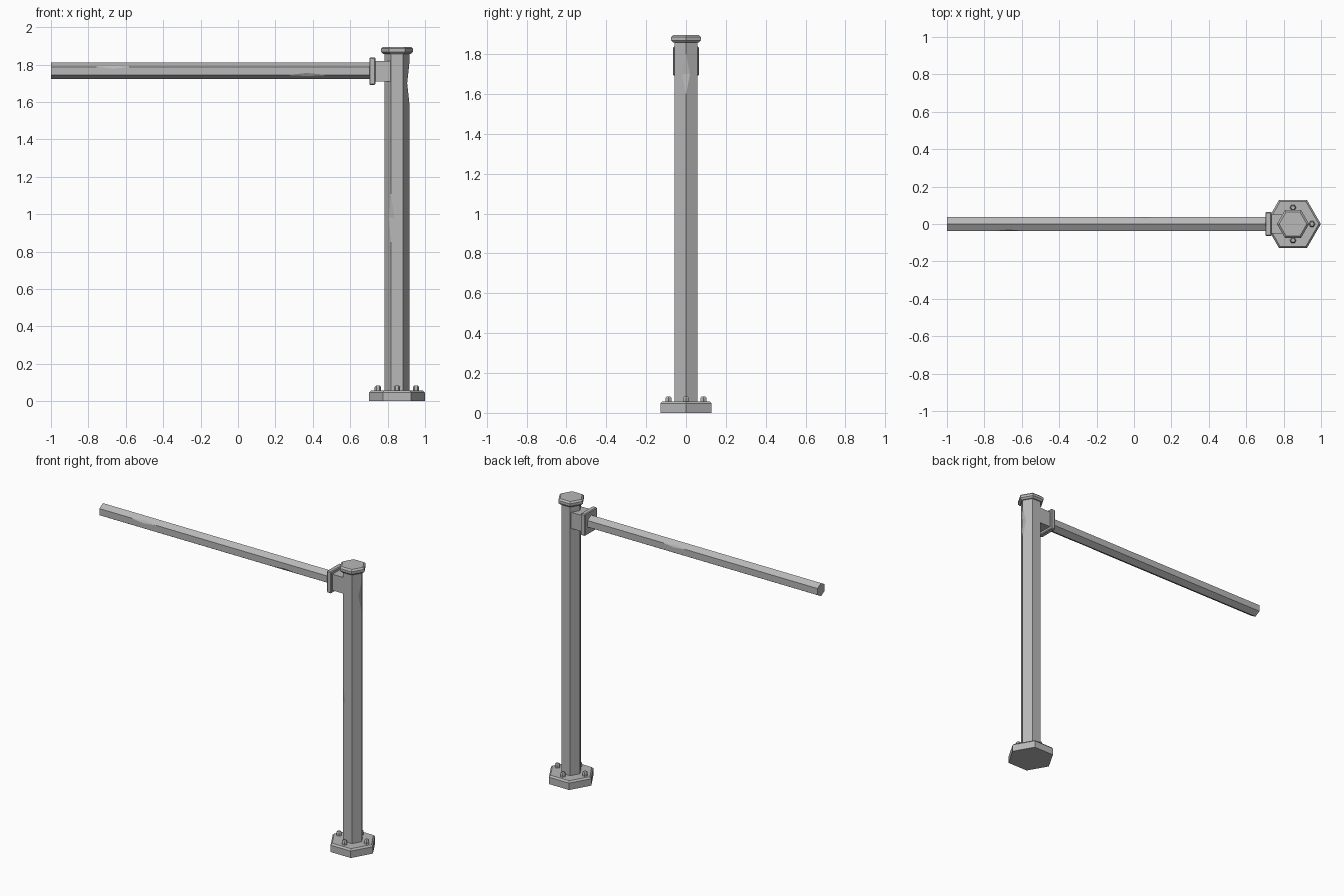
import bpy, bmesh
from math import cos, sin, pi, radians
from mathutils import Matrix, Vector

cube = bpy.data.objects.get("Cube")
if cube:
    bpy.data.objects.remove(cube, do_unlink=True)

grey = bpy.data.materials.new("painted_grey_metal")
grey.use_nodes = True
color = (0.48, 0.48, 0.48, 1)
grey.diffuse_color = color
grey.node_tree.nodes["Principled BSDF"].inputs["Base Color"].default_value = color

POST_X, POST_R = 0.85, 0.066
ARM_Z, ARM_R = 1.766, 0.044


def finish(name, bm):
    bmesh.ops.recalc_face_normals(bm, faces=bm.faces)
    mesh = bpy.data.meshes.new(name)
    bm.to_mesh(mesh)
    bm.free()
    mesh.materials.append(grey)
    obj = bpy.data.objects.new(name, mesh)
    bpy.context.collection.objects.link(obj)
    return obj


def prism(name, profile, matrix, sides=6):
    """Stack of polygon rings given as (radius, height), capped at both ends."""
    bm = bmesh.new()
    rings = [[bm.verts.new((r * cos(2 * pi * i / sides), r * sin(2 * pi * i / sides), z))
              for i in range(sides)] for r, z in profile]
    for low, high in zip(rings, rings[1:]):
        for i in range(sides):
            j = (i + 1) % sides
            bm.faces.new((low[i], low[j], high[j], high[i]))
    bm.faces.new(rings[0][::-1])
    bm.faces.new(rings[-1])
    bm.transform(matrix)
    return finish(name, bm)


def box(name, low, high, bevel=0):
    low, high = Vector(low), Vector(high)
    bm = bmesh.new()
    bmesh.ops.create_cube(bm, size=1, matrix=Matrix.Translation((low + high) / 2)
                          @ Matrix.Diagonal((high - low).to_4d()))
    if bevel:
        bmesh.ops.bevel(bm, geom=bm.edges[:], offset=bevel, segments=1, affect='EDGES')
    return finish(name, bm)


def dent(obj, point, along, outward, length, depth):
    """Chip a corner edge with a long diamond-shaped cutter."""
    a, o = Vector(along), Vector(outward).normalized()
    t = a.cross(o)
    frame = Matrix((a * length, o * depth, t)).transposed().to_4x4()
    frame.translation = Vector(point) + o * 0.0005
    cutter = prism("dent_cutter", [(1, -0.1), (1, 0.1)], frame, 4)
    cutter.hide_render = True
    mod = obj.modifiers.new("dent", 'BOOLEAN')
    mod.operation, mod.solver, mod.object = 'DIFFERENCE', 'EXACT', cutter
    bpy.context.view_layer.objects.active = obj
    bpy.ops.object.modifier_apply(modifier=mod.name)
    bpy.data.objects.remove(cutter, do_unlink=True)


# Foot plate, post and cap
at_post = Matrix.Translation((POST_X, 0, 0))
prism("base_plate", [(0.149, 0), (0.149, 0.046), (0.138, 0.057)], at_post)
post = prism("post", [(POST_R, 0.04), (POST_R, 1.87)], at_post)
prism("post_cap", [(0.074, 1.857), (0.086, 1.868), (0.086, 1.885), (0.074, 1.895)], at_post)

# Bolts around the foot
for i in range(4):
    angle = i * pi / 2
    place = Matrix.Translation((POST_X + 0.102 * cos(angle), 0.088 * sin(angle), 0))
    prism(f"bolt_{i + 1}", [(0.017, 0.05), (0.017, 0.075), (0.011, 0.083)], place)

# Bracket and horizontal arm
box("bracket", (0.72, -0.052, 1.71), (POST_X, 0.052, 1.818))
box("bracket_flange", (0.702, -0.065, 1.692), (0.735, 0.065, 1.838), 0.005)
arm = prism("arm", [(ARM_R, -1), (ARM_R, 0.715)],
            Matrix.Translation((0, 0, ARM_Z)) @ Matrix.Rotation(radians(90), 4, 'Y'))

# Dents on the corners of the post: (angle, height, half length, depth)
for angle, z, length, depth in ((0, 1.70, 0.11, 0.012), (240, 0.98, 0.14, 0.01)):
    out = Vector((cos(radians(angle)), sin(radians(angle)), 0))
    dent(post, Vector((POST_X, 0, z)) + out * POST_R, (0, 0, 1), out, length, depth)

# Dents on the corners of the arm: (x, angle round the arm, half length, depth)
for x, angle, length, depth in ((-0.67, 150, 0.1, 0.006), (0.37, 210, 0.12, 0.006),
                                (0.06, 30, 0.09, 0.005)):
    out = Vector((0, cos(radians(angle)), sin(radians(angle))))
    dent(arm, Vector((x, 0, ARM_Z)) + out * ARM_R, (1, 0, 0), out, length, depth)
